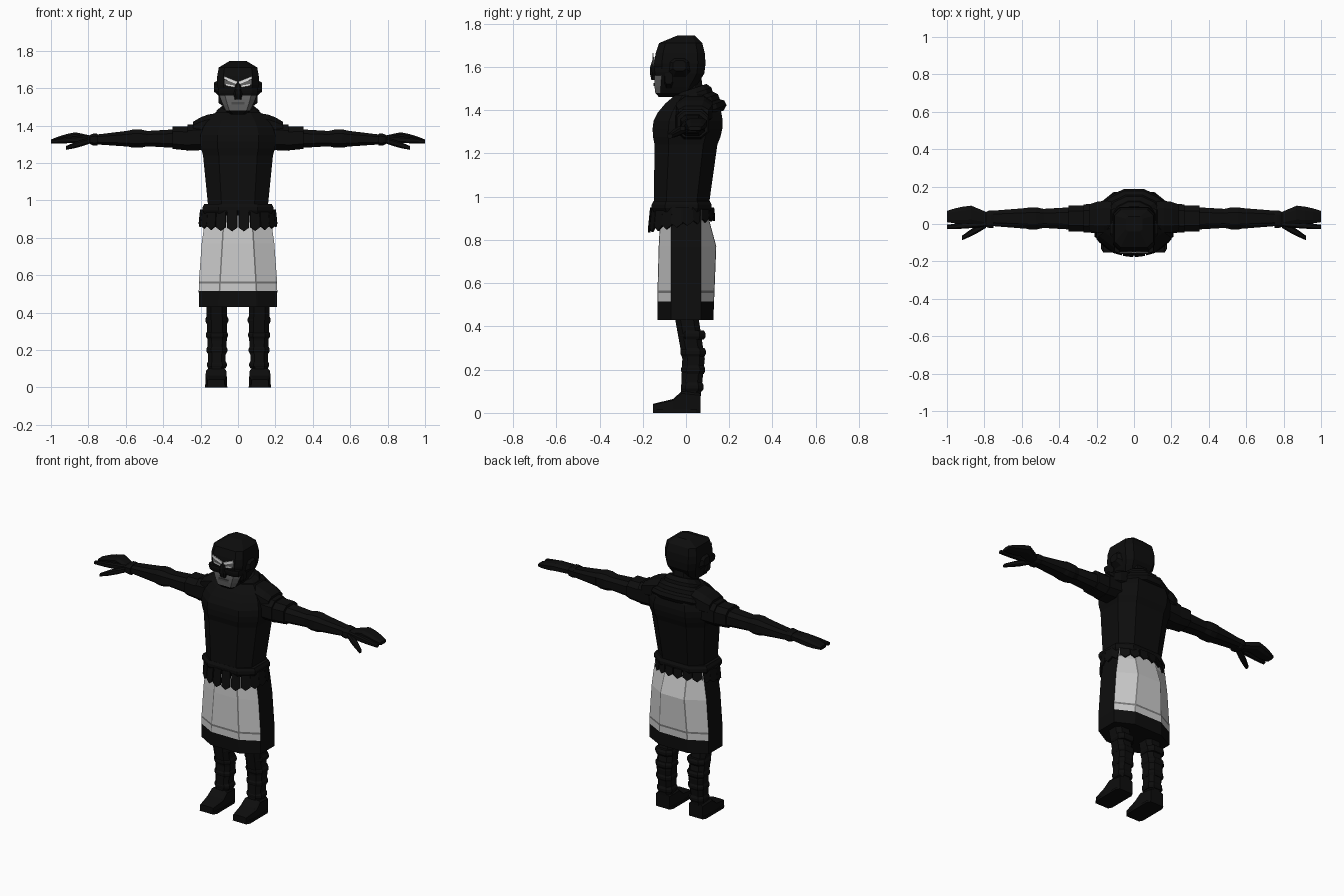
import bpy, bmesh, math
from mathutils import Vector

cube = bpy.data.objects.get("Cube")
if cube:
    bpy.data.objects.remove(cube, do_unlink=True)


def material(name, value):
    mat = bpy.data.materials.new(name)
    mat.use_nodes = True
    colour = (value, value, value, 1)
    mat.diffuse_color = colour
    mat.node_tree.nodes["Principled BSDF"].inputs["Base Color"].default_value = colour
    return mat


BLACK = material("matte black", 0.004)
WHITE = material("pale cloth", 0.6)
SEAM = material("grey seam", 0.2)
SKIN = material("grey skin", 0.13)
LIPS = material("dark lips", 0.07)
BRIGHT = material("white paint", 0.8)


def loft(name, rings, mats=(BLACK,), mirror=False, rule=None):
    """Bridge closed rings of points; rule(centre, row, column) picks a material."""
    bm = bmesh.new()
    verts = [[bm.verts.new(point) for point in ring] for ring in rings]
    count = len(verts[0])
    for row, (lower, upper) in enumerate(zip(verts, verts[1:])):
        for col in range(count):
            after = (col + 1) % count
            face = bm.faces.new((lower[col], lower[after], upper[after], upper[col]))
            if rule:
                face.material_index = rule(face.calc_center_median(), row, col)
    bm.faces.new(verts[0][::-1])
    bm.faces.new(verts[-1])
    bmesh.ops.recalc_face_normals(bm, faces=bm.faces[:])
    mesh = bpy.data.meshes.new(name)
    bm.to_mesh(mesh)
    bm.free()
    for mat in mats:
        mesh.materials.append(mat)
    part = bpy.data.objects.new(name, mesh)
    bpy.context.collection.objects.link(part)
    if mirror:
        part.modifiers.new("Mirror", "MIRROR").use_mirror_merge = False
    return part


def limb(name, axis, start, end, size_start, size_end, swell=0, corner=0.55, **options):
    """Tapered chamfered box between two centres, optionally swelling midway."""
    start, end = Vector(start), Vector(end)
    size_start, size_end = Vector(size_start), Vector(size_end)
    across, up = [Vector(d) for d in {"x": ((0, 1, 0), (0, 0, 1)), "y": ((1, 0, 0), (0, 0, 1)),
                                      "z": ((1, 0, 0), (0, 1, 0))}[axis]]
    outline = [(-corner, -1), (corner, -1), (1, -corner), (1, corner),
               (corner, 1), (-corner, 1), (-1, corner), (-1, -corner)]
    steps = 3 if swell else 1
    rings = []
    for step in range(steps + 1):
        t = step / steps
        centre = start.lerp(end, t)
        size = size_start.lerp(size_end, t)
        extra = swell * math.sin(math.pi * t)
        rings.append([centre + across * a * (size.x + extra) + up * b * (size.y + extra) for a, b in outline])
    return loft(name, rings, **options)


def pair(name, *args, **options):
    limb(name, *args, mirror=True, **options)


def plate(name, left, right, low, high, slant, y, mat, **options):
    """Thin painted shape whose outer end is raised by slant."""
    shape = [(left, low), (right, low + slant), (right, high + slant), (left, high)]
    loft(name, [[(x, depth, z) for x, z in shape] for depth in (y, y - 0.005)], (mat,), **options)


# Torso, belt and neck
limb("abdomen", "z", (0, -.025, .92), (0, 0, 1.24), (.155, .125), (.187, .145))
limb("chest", "z", (0, 0, 1.24), (0, .01, 1.35), (.187, .145), (.2, .16), swell=.007)
limb("upper_back", "z", (0, .01, 1.35), (0, .03, 1.47), (.2, .16), (.12, .08), swell=.015)
limb("belt", "z", (0, -.02, .93), (0, -.02, .98), (.18, .13), (.18, .13), swell=.01)
limb("neck", "z", (0, .02, 1.4), (0, 0, 1.56), (.07, .07), (.06, .07))


# Draped cowl folds, lower at the front
def tilted_ring(width, depth, z, count=12):
    ring = []
    for i in range(count):
        angle = math.tau * (i + .5) / count
        y = .025 + depth * math.sin(angle)
        ring.append((width * math.cos(angle), y, z + y / 3))
    return ring


for fold in range(3):
    width, z = .205 - fold * .04, 1.36 + fold * .04
    depth = width * .82
    loft("cowl_fold_%d" % (fold + 1),
         [tilted_ring(width * scale, depth * scale, z + rise)
          for scale, rise in ((.92, -.02), (1, 0), (.94, .025), (.7, .05))])

# Shoulders, sleeves and arms
pair("shoulder_pad", "x", (.12, .04, 1.41), (.24, .035, 1.38), (.08, .055), (.07, .04), swell=.01)
pair("upper_sleeve", "x", (.16, .03, 1.34), (.27, .03, 1.335), (.08, .07), (.075, .07))
pair("lower_sleeve", "x", (.25, .03, 1.33), (.35, .03, 1.335), (.07, .065), (.07, .06))
pair("upper_arm", "x", (.33, .03, 1.33), (.5, .03, 1.33), (.06, .05), (.05, .04))
pair("elbow", "x", (.48, .03, 1.33), (.6, .03, 1.33), (.05, .04), (.05, .04), swell=.01)
pair("forearm", "x", (.58, .03, 1.33), (.77, .03, 1.325), (.055, .043), (.04, .025))
pair("wrist_cuff", "x", (.75, .025, 1.325), (.79, .025, 1.325), (.045, .03), (.04, .025), swell=.005)

# Hands
pair("palm", "x", (.78, .025, 1.325), (.87, .05, 1.34), (.035, .02), (.048, .024))
pair("fingers", "x", (.87, .05, 1.34), (1, .04, 1.315), (.048, .024), (.03, .01), swell=.005)
pair("index_finger", "x", (.79, 0, 1.33), (1, -.016, 1.315), (.014, .018), (.012, .01), swell=.003)
pair("thumb", "x", (.79, 0, 1.32), (.92, -.075, 1.28), (.02, .016), (.012, .01), swell=.004)


# Skirt: pale front and back panels with seams, black sides and hem
def skirt_ring(z):
    taper = (z - .5) ** 2
    width, front = .21 - .22 * taper, -.132 + .08 * taper
    back = .14 - max(.04 * (.77 - z), .27 * (z - .77))
    crease, line = .1 - .06 * (z - .5), .004
    half = [(crease - line, front), (crease + line, front + line), (width, -.07),
            (width, .07), (crease + line, back - line), (crease - line, back)]
    return [(x, y, z) for x, y in half] + [(-x, y, z) for x, y in reversed(half)]


def skirt_paint(centre, row, col):
    if row == 0 or col in (2, 8):
        return 0
    return 2 if row == 2 or col % 6 in (0, 4) else 1


loft("skirt", [skirt_ring(z) for z in (.43, .515, .555, .567, .77, .88, .94)],
     (BLACK, WHITE, SEAM), rule=skirt_paint)

# Leather flaps hanging from the belt, longest at the front
FLAPS = 20
for i in range(FLAPS):
    angle = math.tau * (i + .5) / FLAPS
    middle = Vector((.19 * math.cos(angle), .137 * math.sin(angle) - .018, 0))
    along = Vector((-.19 * math.sin(angle), .137 * math.cos(angle), 0)).normalized()
    outward = Vector((along.y, -along.x, 0))
    tip = .865 + middle.y / 5
    shape = [(-.026, .95), (.026, .95), (.028, tip + .02), (0, tip), (-.028, tip + .02)]
    loft("belt_flap_%d" % (i + 1),
         [[middle + along * s + outward * (lift + (.95 - z) / 10) + Vector((0, 0, z)) for s, z in shape]
          for lift in (0, .01)])

# Legs, wrapped straps and shoes
pair("shin", "z", (.115, .02, .05), (.112, .035, .25), (.04, .045), (.052, .052))
pair("knee", "z", (.112, .035, .25), (.115, 0, .46), (.052, .052), (.055, .055))
for i in range(4):
    z = .12 + .08 * i
    y = .035 - .05 * abs(z - .24)
    girth = .046 + .003 * i
    pair("leg_strap_%d" % (i + 1), "z", (.113, y, z - .02), (.113, y, z + .02),
         (girth, girth), (girth, girth), swell=.008)
pair("toe", "y", (.117, -.152, .022), (.117, -.06, .032), (.045, .02), (.057, .032), corner=.8)
pair("instep", "y", (.117, -.06, .032), (.117, -.02, .05), (.057, .032), (.054, .05), corner=.8)
pair("heel", "y", (.117, -.02, .05), (.117, .068, .045), (.054, .05), (.047, .045), corner=.8)
pair("sole", "z", (.117, -.042, 0), (.117, -.042, .015), (.06, .11), (.058, .11), corner=.8)

# Head with a bare lower face
limb("chin", "z", (0, -.085, 1.46), (0, -.06, 1.48), (.04, .04), (.065, .082), corner=.7)
limb("face", "z", (0, -.06, 1.48), (0, -.03, 1.57), (.065, .082), (.102, .115), swell=.003, corner=.7,
     mats=(BLACK, SKIN), rule=lambda centre, row, col: int(centre.y < -.09))
limb("helmet", "z", (0, -.03, 1.57), (0, -.025, 1.71), (.102, .115), (.103, .1), swell=.01, corner=.7)
limb("crown", "z", (0, -.025, 1.71), (0, 0, 1.745), (.103, .1), (.045, .04), corner=.7)
pair("ear_guard", "x", (.09, -.03, 1.6), (.127, -.03, 1.605), (.06, .052), (.03, .025))
pair("jaw_strap", "x", (.06, -.08, 1.53), (.104, -.08, 1.55), (.02, .04), (.018, .03))

# Mask band, nose and painted face
limb("mask_band", "z", (0, -.11, 1.56), (0, -.11, 1.6), (.1, .043), (.105, .05), swell=.003, corner=.7)
limb("nose", "z", (0, -.145, 1.54), (0, -.14, 1.63), (.018, .015), (.008, .016), swell=.01)
plate("eye_patch", .006, .073, 1.6, 1.625, .02, -.146, SKIN, mirror=True)
plate("brow_paint", .004, .074, 1.62, 1.636, .028, -.15, BRIGHT, mirror=True)
plate("eye_white", .02, .064, 1.604, 1.614, .008, -.15, BRIGHT, mirror=True)
plate("mouth", -.036, .036, 1.512, 1.526, 0, -.145, LIPS)
